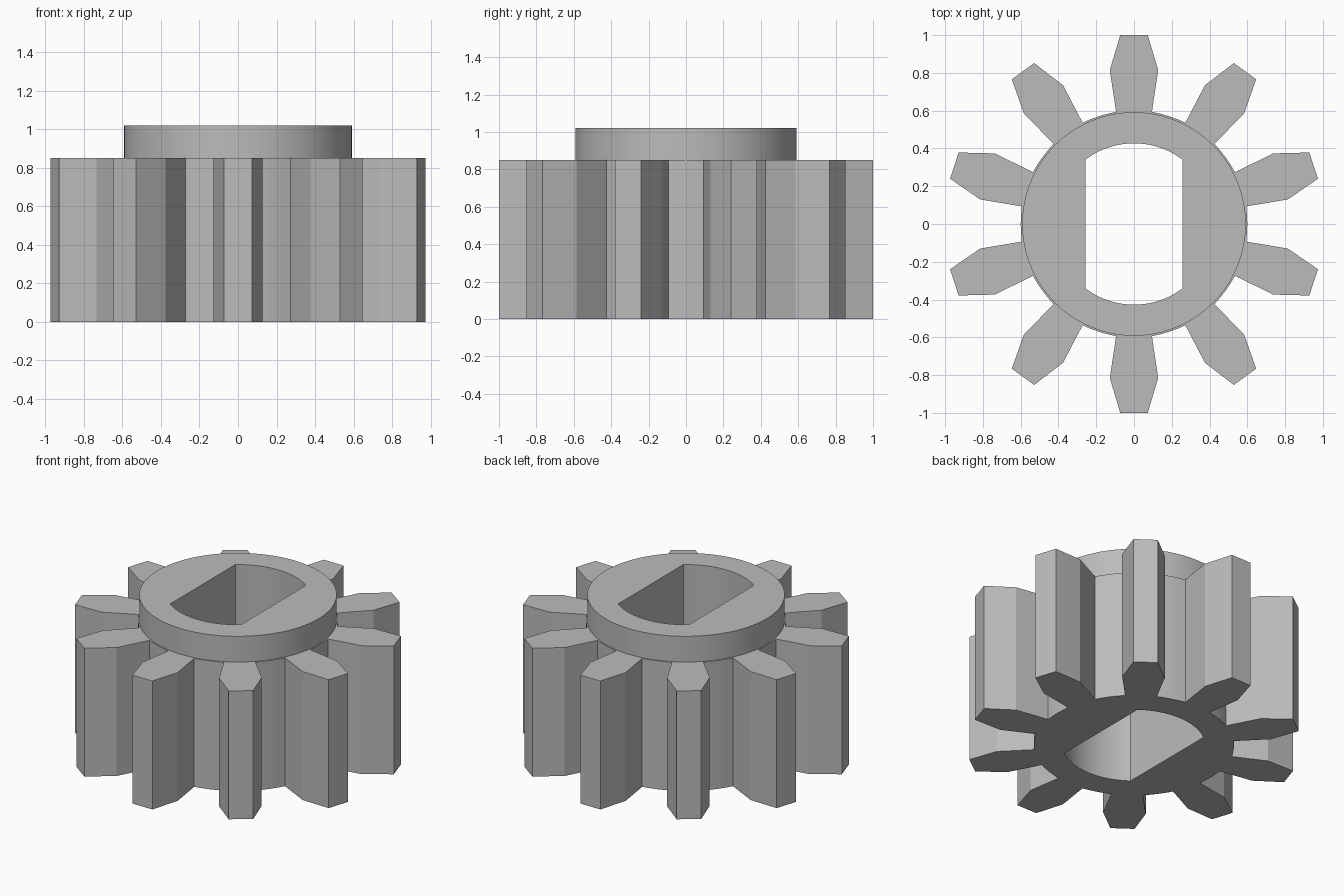
import bpy, bmesh, math

if "Cube" in bpy.data.objects:
    bpy.data.objects.remove(bpy.data.objects["Cube"])

TEETH = 10
GEAR_TOP, COLLAR_TOP = 0.85, 1.02
ROOT_R, COLLAR_R, BORE_R, BORE_HALF = 0.60, 0.592, 0.427, 0.258

bm = bmesh.new()


def arc(r, a0, a1, n):
    return [(r * math.cos(a0 + (a1 - a0) * i / n),
             r * math.sin(a0 + (a1 - a0) * i / n)) for i in range(n + 1)]


def ring(points, z):
    """Closed loop of vertices and edges at one height."""
    vs = [bm.verts.new((x, y, z)) for x, y in points]
    for a, b in zip(vs, vs[1:] + vs[:1]):
        bm.edges.new((a, b))
    return vs


def walls(low, high):
    n = len(low)
    for i in range(n):
        j = (i + 1) % n
        bm.faces.new((low[i], low[j], high[j], high[i]))


def cap(outer, inner):
    """Flat face between two loops."""
    edges = [bm.edges.get((a, b)) for vs in (outer, inner)
             for a, b in zip(vs, vs[1:] + vs[:1])]
    bmesh.ops.triangle_fill(bm, use_beauty=True, edges=edges)


# Toothed outline: (sideways, radial) tooth points, then the root arc
tooth = [(0.095, 0.594), (0.128, 0.815), (0.073, 1.0),
         (-0.073, 1.0), (-0.128, 0.815), (-0.095, 0.594)]
step = math.tau / TEETH
base = math.atan2(0.095, 0.594)
outline = []
for k in range(TEETH):
    t = k * step
    c, s = math.cos(t), math.sin(t)
    outline += [(x * c - y * s, x * s + y * c) for x, y in tooth]
    mid = math.pi / 2 + t
    outline += arc(ROOT_R, mid + base, mid + step - base, 4)[1:-1]

# Bore outline: circle with two flat sides
a = math.acos(BORE_HALF / BORE_R)
bore = arc(BORE_R, a, math.pi - a, 20) + arc(BORE_R, math.pi + a, math.tau - a, 20)
circle = arc(COLLAR_R, 0, math.tau, 72)[:-1]

gear_low, gear_high = ring(outline, 0), ring(outline, GEAR_TOP)
collar_low, collar_high = ring(circle, GEAR_TOP), ring(circle, COLLAR_TOP)
bore_low, bore_high = ring(bore, 0), ring(bore, COLLAR_TOP)

walls(gear_low, gear_high)
walls(collar_low, collar_high)
walls(bore_low, bore_high)
cap(gear_low, bore_low)         # underside
cap(gear_high, collar_low)      # tooth tops and shoulder
cap(collar_high, bore_high)     # collar top
bmesh.ops.recalc_face_normals(bm, faces=bm.faces)

mesh = bpy.data.meshes.new("pinion_gear")
bm.to_mesh(mesh)
bm.free()
gear = bpy.data.objects.new("pinion_gear", mesh)
bpy.context.collection.objects.link(gear)

grey = bpy.data.materials.new("plain grey")
grey.diffuse_color = (0.5, 0.5, 0.5, 1)
grey.use_nodes = True
grey.node_tree.nodes["Principled BSDF"].inputs["Base Color"].default_value = grey.diffuse_color
mesh.materials.append(grey)

# Smooth round walls, crisp tooth edges
bpy.context.view_layer.objects.active = gear
gear.select_set(True)
bpy.ops.object.shade_smooth_by_angle(angle=math.radians(12))
